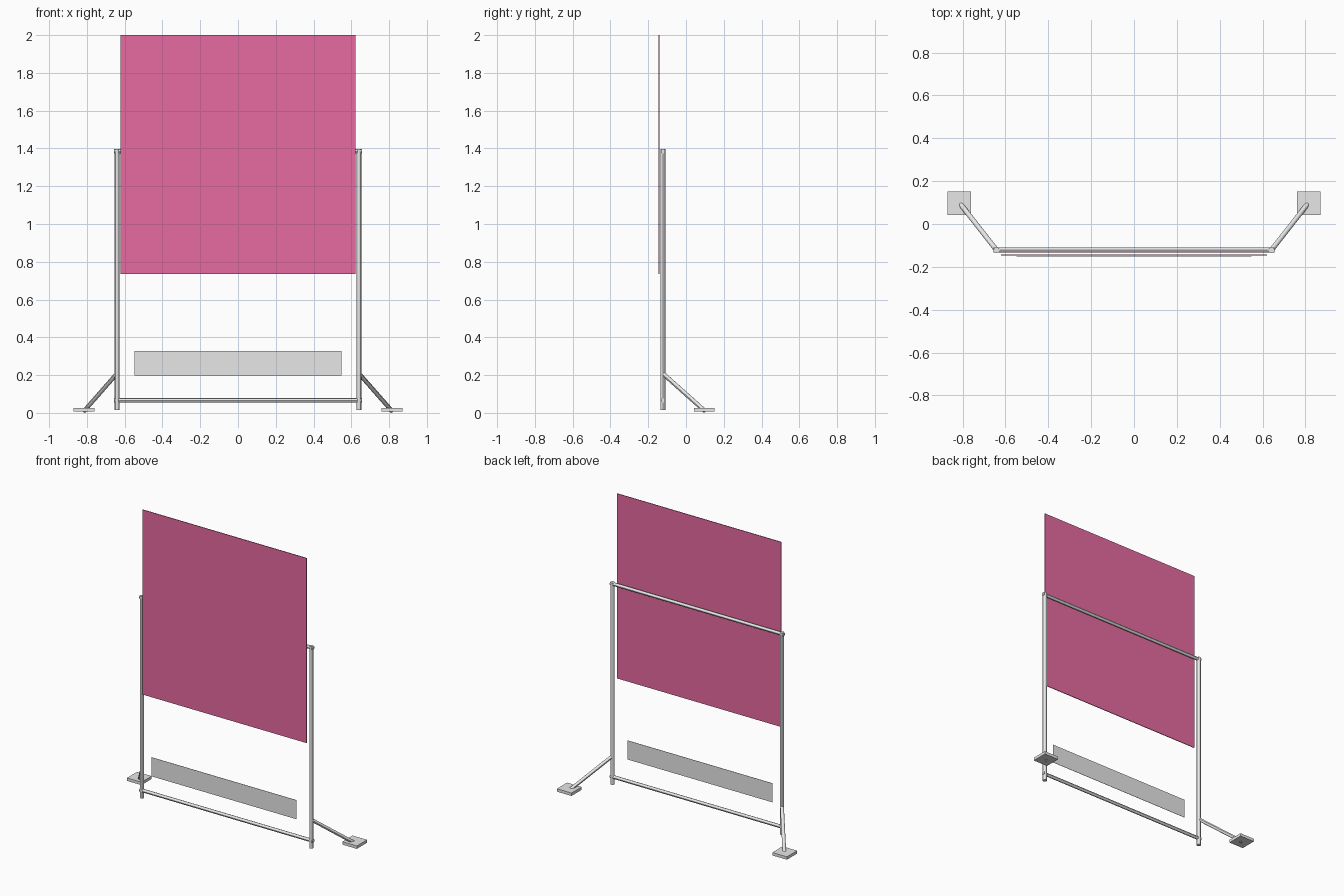
import bpy
from mathutils import Vector

cube = bpy.data.objects.get("Cube")
if cube:
    bpy.data.objects.remove(cube, do_unlink=True)


def material(name, rgb):
    mat = bpy.data.materials.new(name)
    mat.use_nodes = True
    mat.diffuse_color = (*rgb, 1)
    mat.node_tree.nodes["Principled BSDF"].inputs["Base Color"].default_value = (*rgb, 1)
    return mat


grey = material("light grey", (0.8, 0.8, 0.8))
pink = material("deep pink", (0.81, 0.15, 0.36))


def finish(name, mat):
    obj = bpy.context.object
    obj.name = name
    obj.data.materials.append(mat)
    return obj


def box(name, centre, size, mat):
    bpy.ops.mesh.primitive_cube_add(size=1, location=centre)
    bpy.context.object.scale = size
    bpy.ops.object.transform_apply(location=False, rotation=False, scale=True)
    return finish(name, mat)


def tube(name, start, end, radius):
    start, end = Vector(start), Vector(end)
    axis = end - start
    bpy.ops.mesh.primitive_cylinder_add(vertices=12, radius=radius, depth=axis.length,
                                        location=(start + end) / 2)
    bpy.context.object.rotation_euler = axis.to_track_quat("Z", "Y").to_euler()
    obj = finish(name, grey)
    bpy.ops.object.shade_smooth_by_angle()
    return obj


FRAME_X, FRAME_Y = 0.641, -0.122

# Posts, slanted braces and foot pads on both sides
for side, s in (("left", 1), ("right", -1)):
    tube(side + "_post", (s * FRAME_X, FRAME_Y, 0.016), (s * FRAME_X, FRAME_Y, 1.397), 0.0135)
    tube(side + "_brace", (s * FRAME_X, FRAME_Y, 0.208), (s * 0.815, 0.1, 0.01), 0.0115)
    box(side + "_foot_pad", (s * 0.815, 0.097, 0.017), (0.11, 0.11, 0.02), grey)

# Crossbars between the posts
for name, z in (("lower_crossbar", 0.066), ("upper_crossbar", 1.385)):
    tube(name, (-0.656, FRAME_Y, z), (0.656, FRAME_Y, z), 0.0115)

# Main board and the small panel beneath it
box("board", (0, -0.144, 1.368), (1.243, 0.005, 1.264), pink)
box("lower_panel", (0, -0.151, 0.263), (1.096, 0.002, 0.13), grey)
